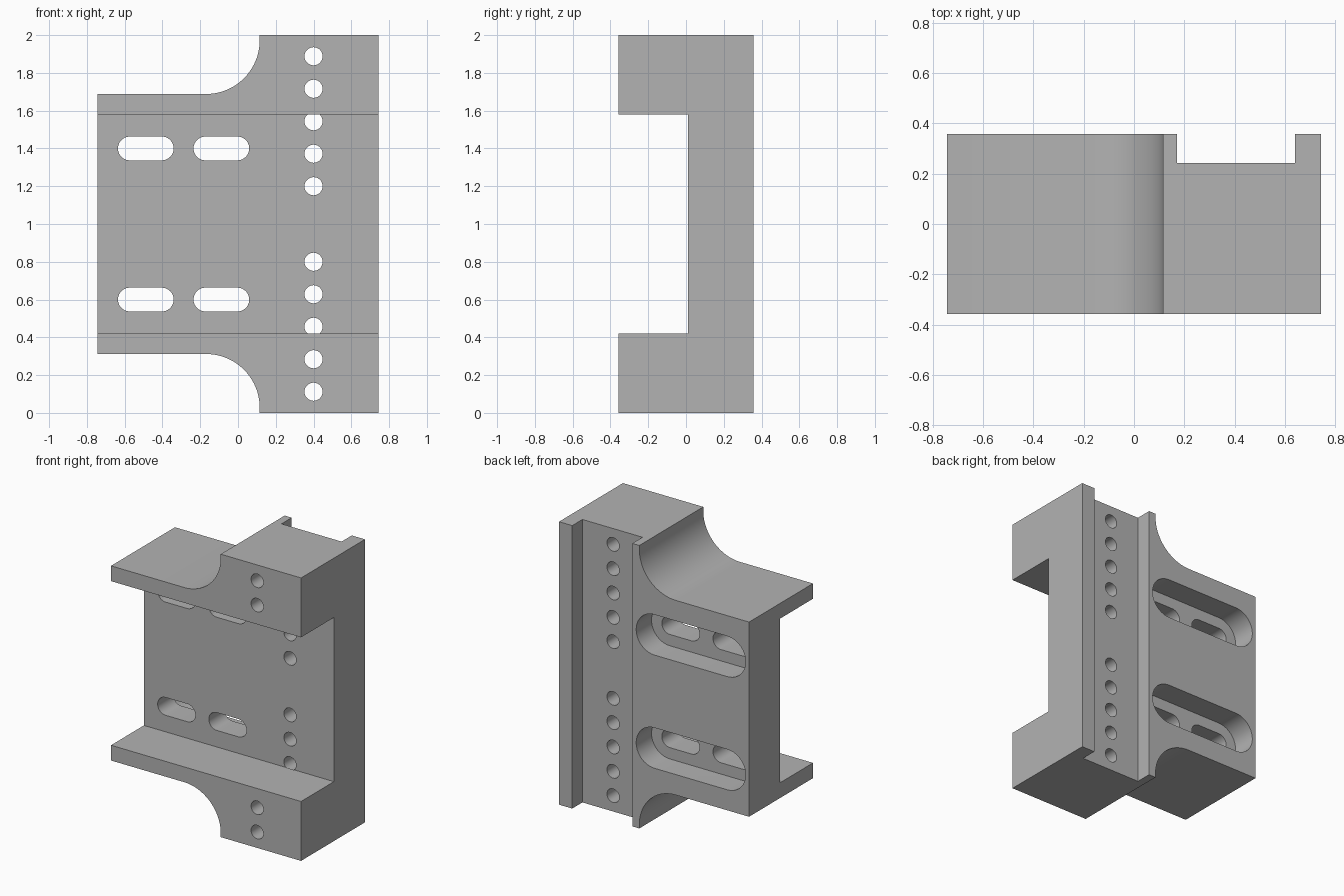
import bpy
import bmesh
from math import sin, cos, pi, radians

cube = bpy.data.objects.get("Cube")
if cube:
    bpy.data.objects.remove(cube, do_unlink=True)

# Main dimensions
LEFT, RIGHT = -0.743, 0.743
FRONT, BACK = -0.357, 0.357
WEB_FRONT = 0.01
HEIGHT = 2.0
MID = HEIGHT / 2

grey = bpy.data.materials.new("plain grey")
grey.use_nodes = True
grey.diffuse_color = (0.45, 0.45, 0.45, 1)
grey.node_tree.nodes["Principled BSDF"].inputs["Base Color"].default_value = (0.45, 0.45, 0.45, 1)


def arc(cx, cz, r, start, end, steps):
    """Points on an arc in the xz plane, angles in degrees."""
    angles = [radians(start + (end - start) * i / steps) for i in range(steps + 1)]
    return [(cx + r * cos(a), cz + r * sin(a)) for a in angles]


def circle(cx, cz, r):
    return arc(cx, cz, r, 0, 350, 35)


def stadium(cx, cz, length, r):
    """Horizontal slot outline with round ends."""
    h = length / 2 - r
    return arc(cx + h, cz, r, -90, 90, 20) + arc(cx - h, cz, r, 90, 270, 20)


def box(x0, x1, z0, z1):
    return [(x0, z0), (x1, z0), (x1, z1), (x0, z1)]


def prism(name, outlines, y0, y1):
    """Extrude one or more xz outlines from y0 to y1."""
    bm = bmesh.new()
    for outline in outlines:
        face = bm.faces.new([bm.verts.new((x, y0, z)) for x, z in outline])
        extruded = bmesh.ops.extrude_face_region(bm, geom=[face])
        verts = [v for v in extruded["geom"] if isinstance(v, bmesh.types.BMVert)]
        bmesh.ops.translate(bm, verts=verts, vec=(0, y1 - y0, 0))
    bmesh.ops.recalc_face_normals(bm, faces=bm.faces)
    mesh = bpy.data.meshes.new(name)
    bm.to_mesh(mesh)
    bm.free()
    mesh.materials.append(grey)
    obj = bpy.data.objects.new(name, mesh)
    bpy.context.scene.collection.objects.link(obj)
    return obj


def cut(target, name, outlines, y0, y1):
    """Subtract a prism from the target and discard the cutter."""
    cutter = prism(name, outlines, y0, y1)
    cutter.hide_render = True
    mod = target.modifiers.new(name, 'BOOLEAN')
    mod.operation = 'DIFFERENCE'
    mod.solver = 'EXACT'
    mod.object = cutter
    bpy.context.view_layer.objects.active = target
    bpy.ops.object.modifier_apply(modifier=mod.name)
    bpy.data.objects.remove(cutter, do_unlink=True)


# Body outline: tall column on one side, shorter wing joined by concave arcs
R = 0.285
column, wing_top = 0.115, 1.688
upper = [(RIGHT, HEIGHT), (column, HEIGHT)]
upper += arc(column - R, wing_top + R, R, 0, -90, 20)
upper += [(LEFT, wing_top)]
lower = [(x, HEIGHT - z) for x, z in reversed(upper)]
bracket = prism("bracket_body", [upper + lower], FRONT, BACK)

# Front channel between the flanges, and the vertical groove at the back
cut(bracket, "front_channel", [box(-1, 1, MID - 0.58, MID + 0.58)], -1, WEB_FRONT)
cut(bracket, "back_groove", [box(0.17, 0.64, -1, 3)], 0.243, 1)

# Long pockets at the back, each with two through slots
rows = (MID - 0.4, MID + 0.4)
cut(bracket, "back_pockets", [stadium(-0.288, z, 0.856, 0.143) for z in rows], 0.185, 1)
cut(bracket, "slots", [stadium(x, z, 0.295, 0.063) for x in (-0.488, -0.088) for z in rows], -0.1, 0.3)

# Row of round holes: inner ones pierce the web, outer ones the flanges
offsets = [0.2 + 0.172 * i for i in range(5)]


def holes(chosen):
    return [circle(0.4, MID + s * d, 0.048) for d in chosen for s in (-1, 1)]


cut(bracket, "web_holes", holes(offsets[:3]), WEB_FRONT - 0.002, 1)
cut(bracket, "flange_holes", holes(offsets[3:]), -1, 1)

# Smooth the round walls, keep machined edges crisp
bpy.ops.object.select_all(action='DESELECT')
bracket.select_set(True)
bpy.context.view_layer.objects.active = bracket
bpy.ops.object.shade_smooth_by_angle(angle=radians(30))
